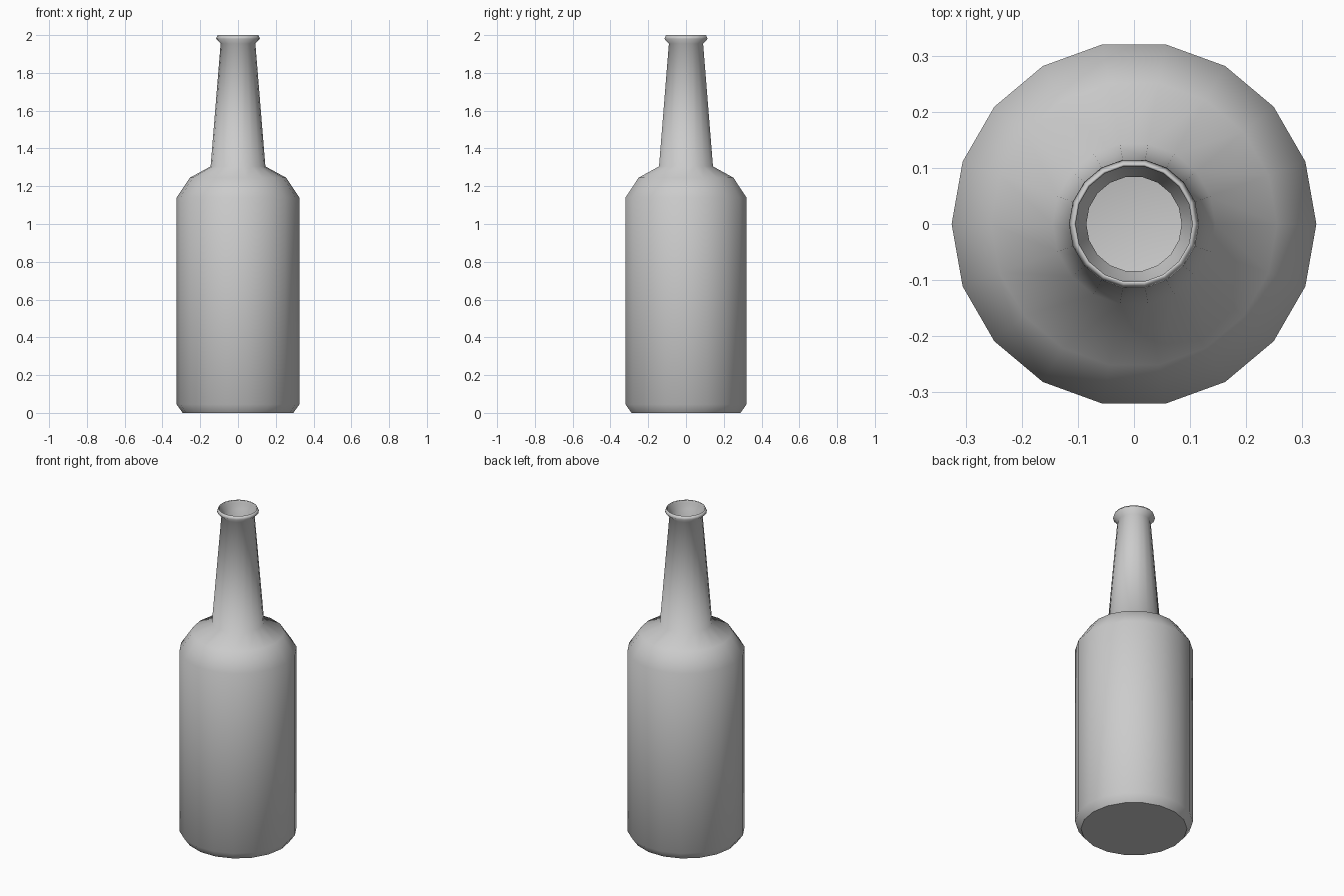
import bpy, bmesh
from math import cos, sin, tau

if "Cube" in bpy.data.objects:
    bpy.data.objects.remove(bpy.data.objects["Cube"])

SIDES = 18

# (radius, height) from the base, up the outside, over the lip, down the inside
PROFILE = [
    (0.293, 0.0), (0.325, 0.045), (0.325, 1.14), (0.255, 1.245), (0.145, 1.305),
    (0.092, 1.955), (0.116, 1.98), (0.108, 2.0),
    (0.104, 1.996), (0.107, 1.98), (0.085, 1.955),
    (0.138, 1.298), (0.248, 1.237), (0.317, 1.135), (0.317, 0.05), (0.287, 0.012),
]


def ring(bm, radius, height):
    return [bm.verts.new((radius * cos(tau * i / SIDES),
                          radius * sin(tau * i / SIDES), height))
            for i in range(SIDES)]


# Thin-walled bottle lathed from the profile
bm = bmesh.new()
rings = [ring(bm, r, z) for r, z in PROFILE]
for low, high in zip(rings, rings[1:]):
    for i in range(SIDES):
        j = (i + 1) % SIDES
        bm.faces.new((low[i], low[j], high[j], high[i]))

# Outer base and inner floor
base = bm.faces.new(list(reversed(rings[0])))
bm.faces.new(rings[-1])
bmesh.ops.recalc_face_normals(bm, faces=bm.faces[:])

# Smooth walls with a crisp edge around the base
for face in bm.faces:
    face.smooth = True
for edge in base.edges:
    edge.smooth = False

mesh = bpy.data.meshes.new("bottle")
bm.to_mesh(mesh)
bm.free()
bpy.context.collection.objects.link(bpy.data.objects.new("bottle", mesh))
